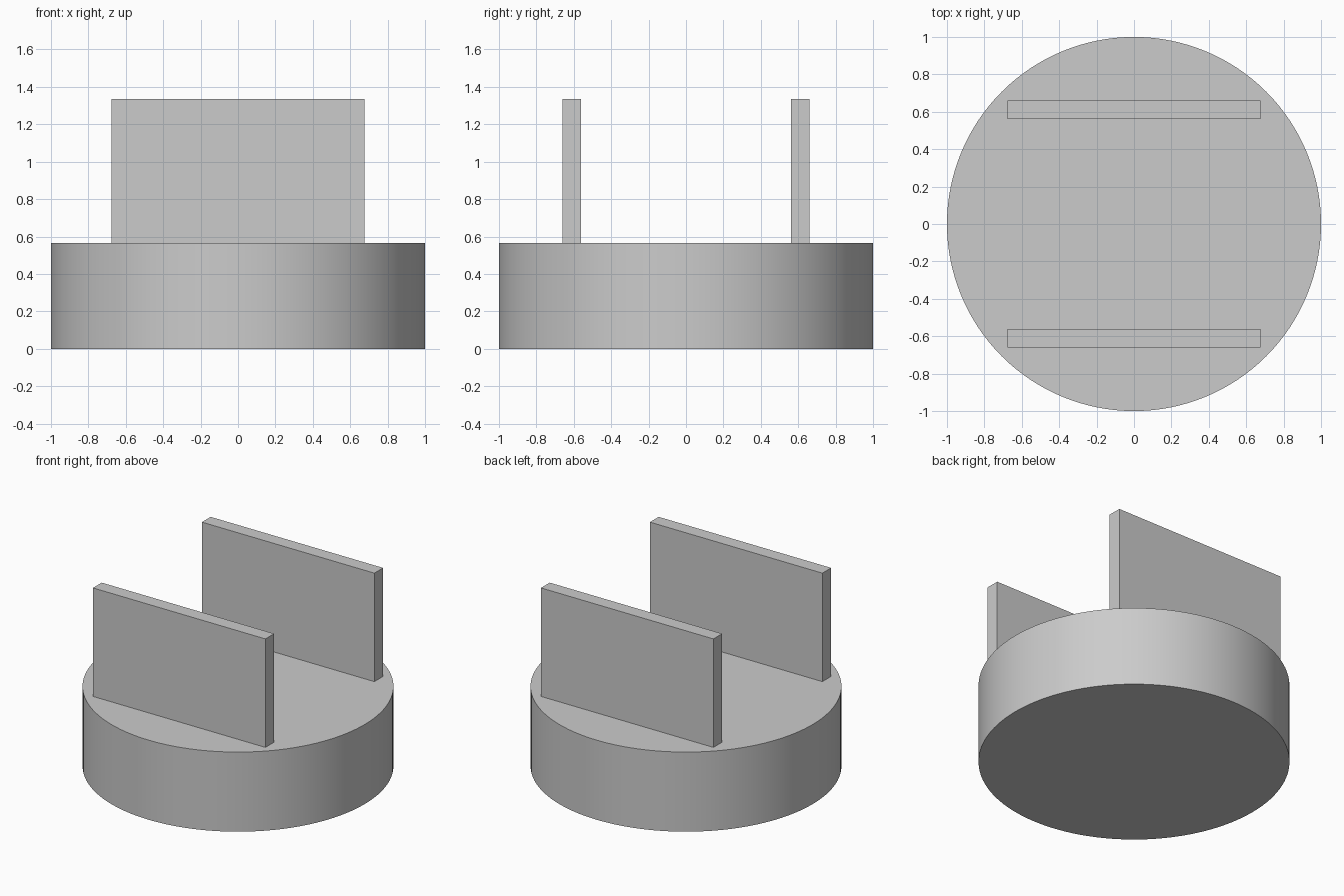
import bpy
import math

cube = bpy.data.objects.get("Cube")
if cube:
    bpy.data.objects.remove(cube, do_unlink=True)

BASE_HEIGHT = 0.565
TOP = 1.335
WALL_WIDTH, WALL_THICKNESS, WALL_OFFSET = 1.354, 0.098, 0.611

# Single plain grey
grey = bpy.data.materials.new("light_grey")
grey.use_nodes = True
colour = (0.6, 0.6, 0.6, 1.0)
grey.diffuse_color = colour
grey.node_tree.nodes["Principled BSDF"].inputs["Base Color"].default_value = colour


def finish(name):
    obj = bpy.context.object
    obj.name = name
    obj.data.materials.append(grey)
    return obj


# Round base
bpy.ops.mesh.primitive_cylinder_add(vertices=128, radius=1, depth=BASE_HEIGHT,
                                    location=(0, 0, BASE_HEIGHT / 2))
finish("round_base")
bpy.ops.object.shade_smooth_by_angle(angle=math.radians(30))

# Two upright walls, front and back
for name, side in (("front_wall", -1), ("back_wall", 1)):
    bpy.ops.mesh.primitive_cube_add(
        size=1, location=(0, side * WALL_OFFSET, (BASE_HEIGHT + TOP) / 2))
    wall = finish(name)
    wall.scale = (WALL_WIDTH, WALL_THICKNESS, TOP - BASE_HEIGHT)
    bpy.ops.object.transform_apply(location=False, rotation=False, scale=True)
